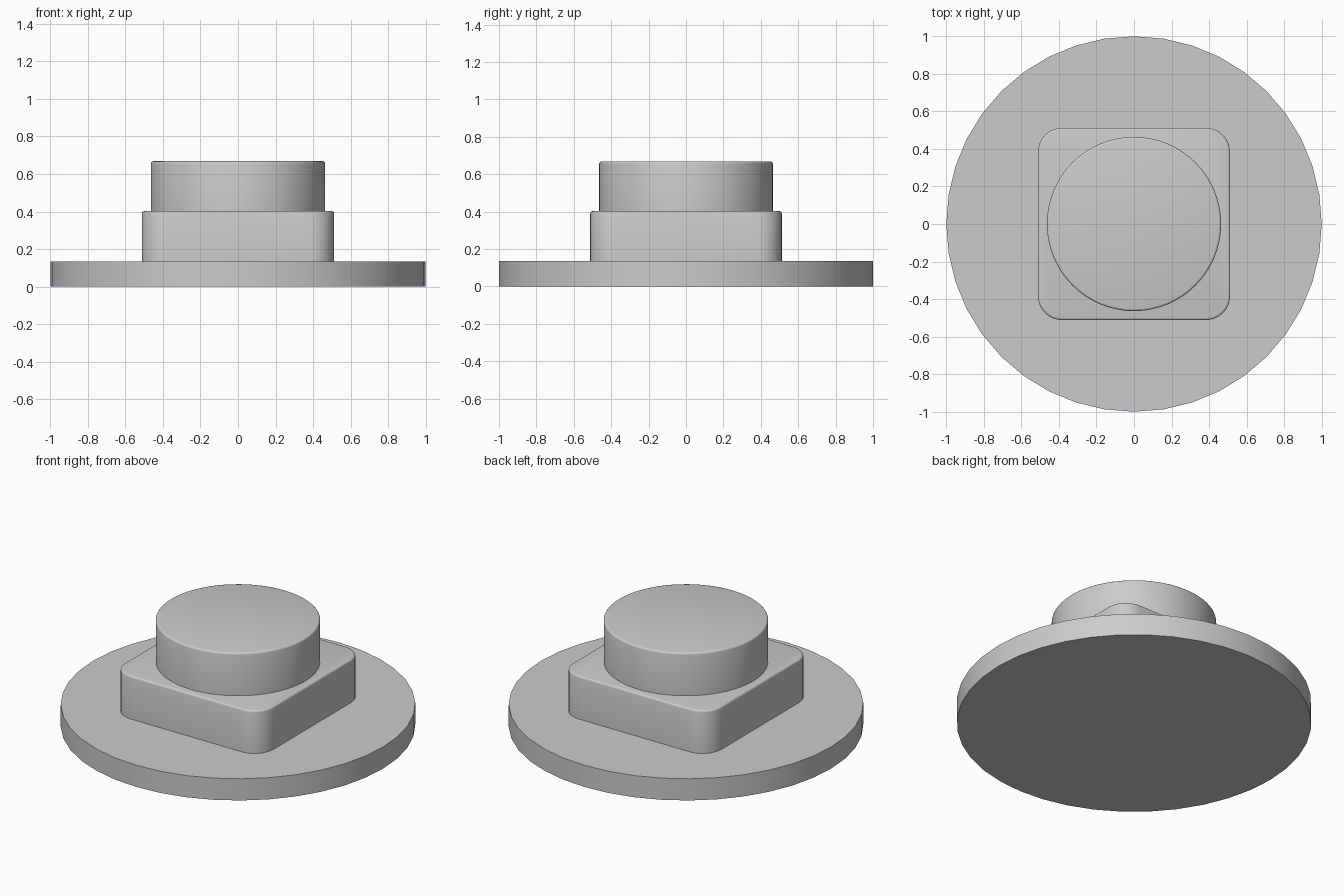
import bpy
import bmesh
from math import radians, cos, sin, pi

cube = bpy.data.objects.get("Cube")
if cube:
    bpy.data.objects.remove(cube, do_unlink=True)

GREY = (0.6, 0.6, 0.6, 1.0)
grey = bpy.data.materials.new("plain_grey")
grey.use_nodes = True
grey.diffuse_color = GREY
grey.node_tree.nodes["Principled BSDF"].inputs["Base Color"].default_value = GREY


def circle(radius, sides):
    return [(radius * cos(2 * pi * i / sides), radius * sin(2 * pi * i / sides))
            for i in range(sides)]


def rounded_square(half, radius, steps):
    points = []
    for corner, (sx, sy) in enumerate([(1, 1), (-1, 1), (-1, -1), (1, -1)]):
        for i in range(steps + 1):
            a = (corner + i / steps) * pi / 2
            points.append((sx * (half - radius) + radius * cos(a),
                           sy * (half - radius) + radius * sin(a)))
    return points


def extrude_outline(name, outline, bottom, top, rim=0.0):
    """Extrude a closed outline upward, with an optional rounded top rim."""
    bm = bmesh.new()
    base = bm.faces.new([bm.verts.new((x, y, bottom)) for x, y in outline])
    grown = bmesh.ops.extrude_face_region(bm, geom=[base], use_keep_orig=True)["geom"]
    for v in grown:
        if isinstance(v, bmesh.types.BMVert):
            v.co.z = top
    if rim:
        edges = [e for e in bm.edges if all(v.co.z == v.co.z and abs(v.co.z - top) < 1e-5
                                            for v in e.verts)]
        bmesh.ops.bevel(bm, geom=edges, offset=rim, segments=3, profile=0.5,
                        affect="EDGES")
    bmesh.ops.recalc_face_normals(bm, faces=bm.faces)
    mesh = bpy.data.meshes.new(name)
    bm.to_mesh(mesh)
    bm.free()
    mesh.materials.append(grey)
    obj = bpy.data.objects.new(name, mesh)
    bpy.context.collection.objects.link(obj)
    bpy.ops.object.select_all(action="DESELECT")
    obj.select_set(True)
    bpy.context.view_layer.objects.active = obj
    bpy.ops.object.shade_smooth_by_angle(angle=radians(35))
    return obj


# Wide round flange, square block with rounded corners, round cap
extrude_outline("base_disc", circle(1.0, 40), 0.0, 0.135)
extrude_outline("square_block", rounded_square(0.512, 0.13, 8), 0.135, 0.402, 0.012)
extrude_outline("round_cap", circle(0.464, 64), 0.402, 0.668, 0.012)
